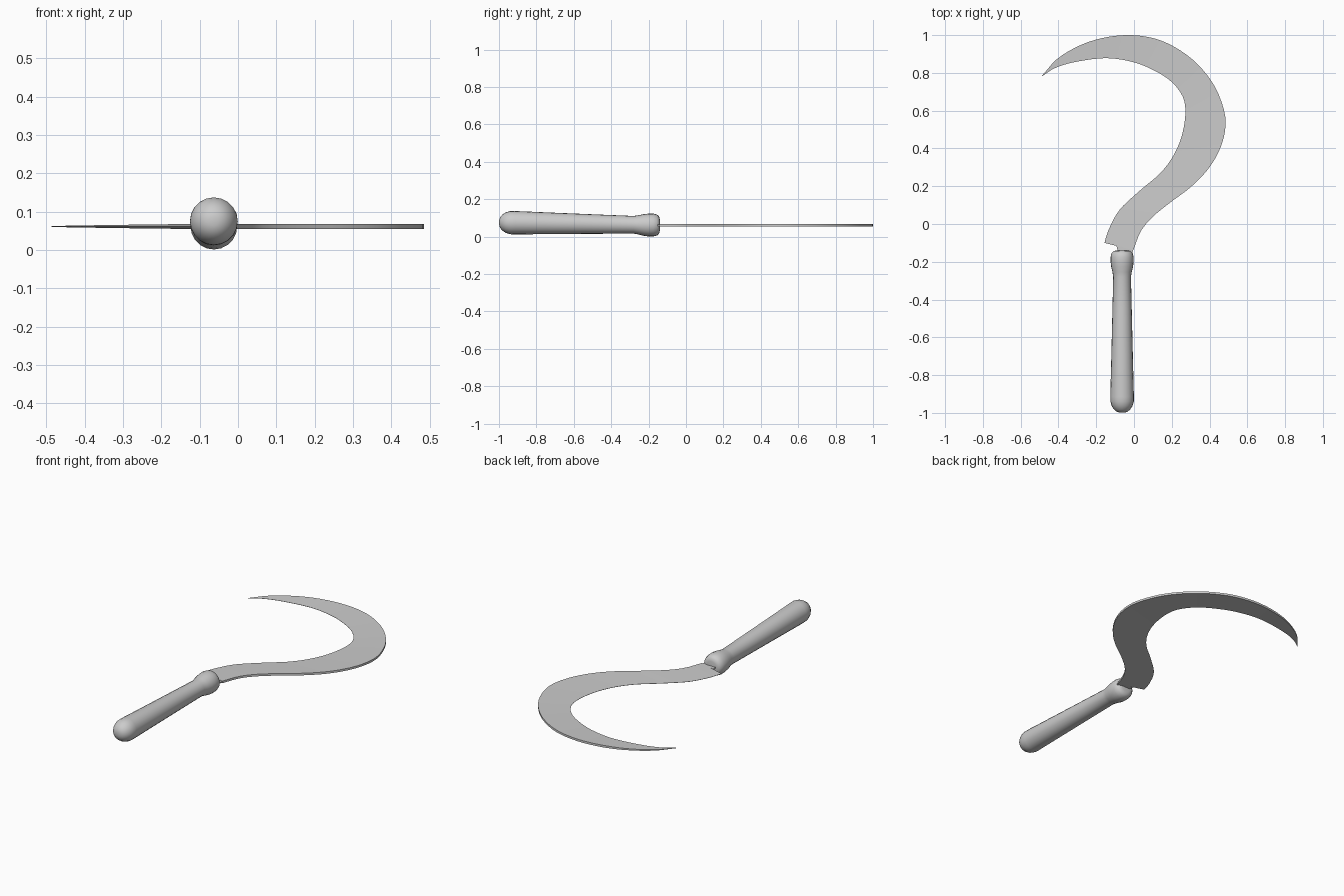
import bpy, bmesh, math
from mathutils import Vector

old = bpy.data.objects.get("Cube")
if old:
    bpy.data.objects.remove(old, do_unlink=True)

# One plain grey for the whole tool
grey = bpy.data.materials.new("plain grey")
grey.use_nodes = True
colour = (0.6, 0.6, 0.6, 1)
grey.diffuse_color = colour
grey.node_tree.nodes["Principled BSDF"].inputs["Base Color"].default_value = colour


def finish(name, bm, angle):
    bmesh.ops.recalc_face_normals(bm, faces=bm.faces)
    mesh = bpy.data.meshes.new(name)
    bm.to_mesh(mesh)
    bm.free()
    mesh.materials.append(grey)
    obj = bpy.data.objects.new(name, mesh)
    bpy.context.collection.objects.link(obj)
    bpy.ops.object.select_all(action='DESELECT')
    obj.select_set(True)
    bpy.context.view_layer.objects.active = obj
    bpy.ops.object.shade_smooth_by_angle(angle=math.radians(angle))
    return obj


def spline(points, count):
    """Smooth curve through the points, resampled at equal lengths."""
    p = [Vector(q) for q in points]
    p = [2 * p[0] - p[1]] + p + [2 * p[-1] - p[-2]]
    fine = []
    for a, b, c, d in zip(p, p[1:], p[2:], p[3:]):
        for k in range(12):
            t = k / 12
            fine.append(0.5 * (2 * b + (c - a) * t + (2 * a - 5 * b + 4 * c - d) * t * t
                               + (3 * b - a - 3 * c + d) * t ** 3))
    fine.append(p[-2])
    dist = [0]
    for a, b in zip(fine, fine[1:]):
        dist.append(dist[-1] + (b - a).length)
    out, i = [], 0
    for k in range(count):
        s = dist[-1] * k / (count - 1)
        while i < len(fine) - 2 and dist[i + 1] < s:
            i += 1
        out.append(fine[i].lerp(fine[i + 1], (s - dist[i]) / (dist[i + 1] - dist[i])))
    return out


# Blade: thick outer back, sharp inner edge, both running from tip to heel
BLADE_Z = 0.061
back = spline([(-.487, .785), (-.394, .884), (-.235, .966), (-.045, 1), (.135, .974),
               (.294, .884), (.41, .757), (.472, .62), (.484, .51), (.452, .39),
               (.384, .28), (.294, .19), (.188, .111), (.093, .032), (.034, -.042),
               (-.003, -.138)], 56)
edge = spline([(-.485, .783), (-.42, .825), (-.315, .857), (-.156, .878), (-.024, .862),
               (.082, .825), (.188, .762), (.257, .677), (.272, .582), (.251, .46),
               (.204, .354), (.135, .265), (.029, .175), (-.077, .074), (-.135, -.032),
               (-.156, -.1)], 56)
bm = bmesh.new()
rows = []
for i, (o, e) in enumerate(zip(back, edge)):
    thick = 0.006 * min(1, 0.2 + i / 12)
    rows.append([bm.verts.new((q.x, q.y, BLADE_Z + h)) for q, h in
                 ((o, thick), (e, 0.0006), (e, -0.0006), (o, -thick))])
for r, s in zip(rows, rows[1:]):
    for k in range(4):
        bm.faces.new((r[k], r[k - 1], s[k - 1], s[k]))
bm.faces.new(rows[0])
bm.faces.new(rows[-1])
finish("blade", bm, 30)

# Tang: short flat neck joining the heel to the handle
bm = bmesh.new()
outline = [(-.003, -.136), (-.093, -.114), (-.088, -.135), (-.088, -.18), (-.02, -.18)]
low = [bm.verts.new((x, y, BLADE_Z - 0.004)) for x, y in outline]
face = bm.faces.new(low)
top = bmesh.ops.extrude_face_region(bm, geom=[face])
for v in top["geom"]:
    if isinstance(v, bmesh.types.BMVert):
        v.co.z += 0.008
finish("tang", bm, 30)

# Handle: turned profile (y, radius), axis dropping slightly towards the blade
profile = [(-.999, .012), (-.994, .028), (-.982, .043), (-.963, .055), (-.94, .062),
           (-.915, .0625), (-.7, .057), (-.45, .051), (-.28, .047), (-.255, .051),
           (-.225, .058), (-.2, .061), (-.175, .061), (-.155, .056), (-.144, .046),
           (-.14, .03)]
SIDES = 20
bm = bmesh.new()
rings = []
for y, r in profile:
    z = 0.062 + 0.013 * min(1, max(0, (-0.2 - y) / 0.75))
    rings.append([bm.verts.new((-.063 + r * math.cos(math.tau * k / SIDES), y,
                                z + r * math.sin(math.tau * k / SIDES)))
                  for k in range(SIDES)])
for a, b in zip(rings, rings[1:]):
    for k in range(SIDES):
        bm.faces.new((a[k], a[k - 1], b[k - 1], b[k]))
bm.faces.new(rings[0])
bm.faces.new(rings[-1])
finish("handle", bm, 50)
